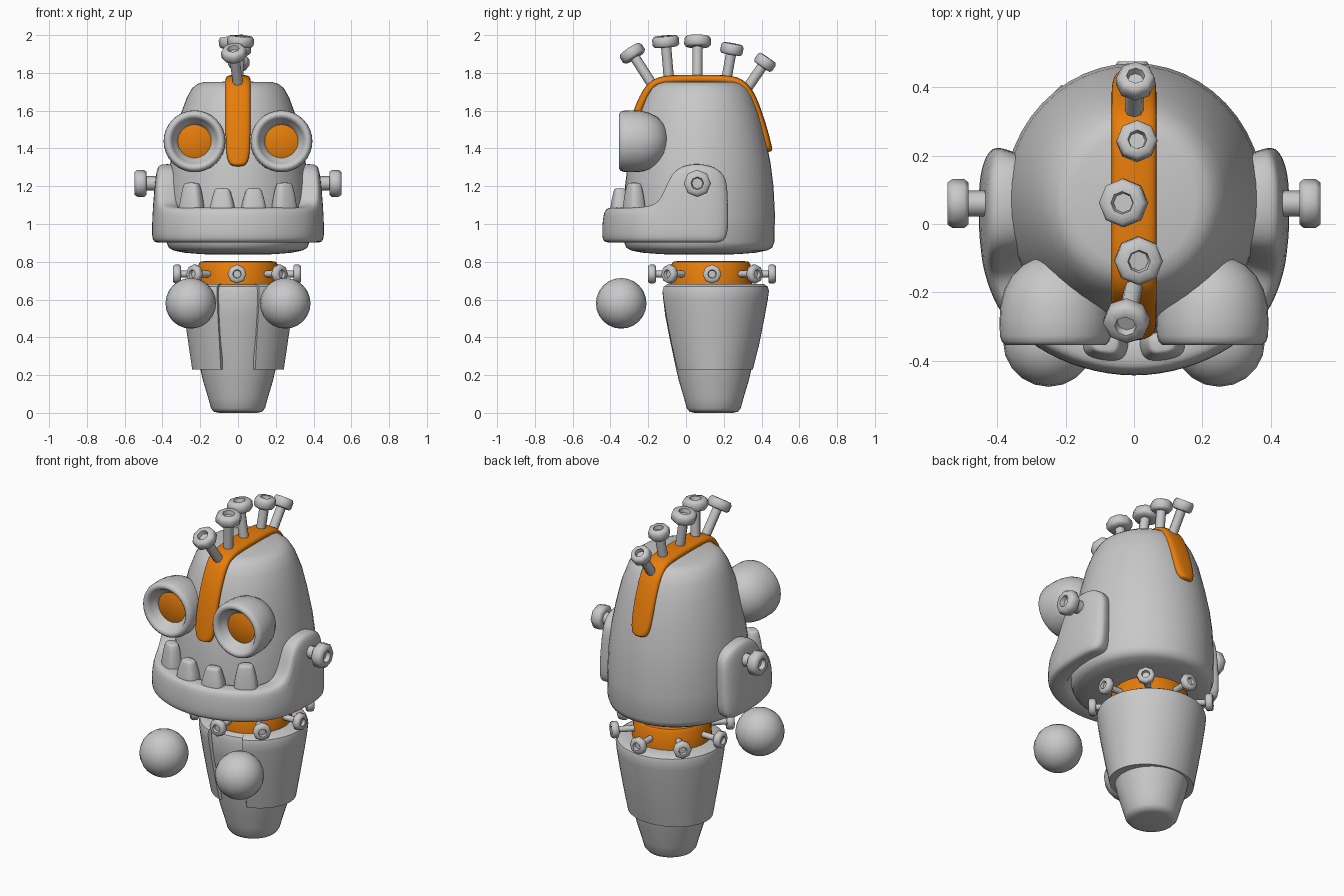
import bpy
import bmesh
from math import radians, sin, cos
from mathutils import Vector

if "Cube" in bpy.data.objects:
    bpy.data.objects.remove(bpy.data.objects["Cube"], do_unlink=True)


def material(name, rgb):
    m = bpy.data.materials.new(name)
    m.use_nodes = True
    m.diffuse_color = (*rgb, 1)
    m.node_tree.nodes["Principled BSDF"].inputs["Base Color"].default_value = (*rgb, 1)
    return m


GREY = material("metal grey", (0.58, 0.58, 0.58))
ORANGE = material("bright orange", (0.8, 0.205, 0.003))
Z = Vector((0, 0, 1))


def finish(name, bm, mat, angle=40, subsurf=0):
    bmesh.ops.remove_doubles(bm, verts=bm.verts, dist=0.0002)
    bmesh.ops.recalc_face_normals(bm, faces=bm.faces)
    me = bpy.data.meshes.new(name)
    bm.to_mesh(me)
    bm.free()
    me.materials.append(mat)
    ob = bpy.data.objects.new(name, me)
    bpy.context.collection.objects.link(ob)
    if subsurf:
        mod = ob.modifiers.new("smooth", "SUBSURF")
        mod.levels = mod.render_levels = subsurf
    bpy.ops.object.select_all(action="DESELECT")
    ob.select_set(True)
    bpy.context.view_layer.objects.active = ob
    bpy.ops.object.shade_smooth_by_angle(angle=radians(angle))


def loft(name, rings, mat, subsurf=2, angle=60):
    """Join closed rings of points with quads and cap both ends."""
    bm = bmesh.new()
    rows = [[bm.verts.new(p) for p in ring] for ring in rings]
    n = len(rows[0])
    for a, b in zip(rows, rows[1:]):
        for i in range(n):
            j = (i + 1) % n
            bm.faces.new((a[i], a[j], b[j], b[i]))
    bm.faces.new(rows[0])
    bm.faces.new(rows[-1])
    finish(name, bm, mat, angle, subsurf)


def lathe(name, profile, mat, origin, axis=Z, segs=40, sx=1, angle=40):
    """Spin (radius, height) points about an axis."""
    bm = bmesh.new()
    q = Z.rotation_difference(Vector(axis))
    rows = []
    for i in range(segs):
        t = radians(-90 + 360 * i / segs)
        rows.append([bm.verts.new(Vector(origin) + q @ Vector((r * cos(t) * sx, r * sin(t), h)))
                     for r, h in profile])
    for a, b in zip(rows, rows[1:] + rows[:1]):
        for k in range(len(profile) - 1):
            bm.faces.new((a[k], b[k], b[k + 1], a[k + 1]))
    bmesh.ops.dissolve_degenerate(bm, dist=0.0001, edges=bm.edges)
    finish(name, bm, mat, angle)


def rounded(p, u, v, u0, u1, v0, v1, c):
    """Rectangle with cut corners in the plane of u and v."""
    pts = [(u0 + c, v0), (u1 - c, v0), (u1, v0 + c), (u1, v1 - c),
           (u1 - c, v1), (u0 + c, v1), (u0, v1 - c), (u0, v0 + c)]
    return [p + u * a + v * b for a, b in pts]


def bolt(name, base, tip, head_r, head_h, shaft_r):
    base, tip = Vector(base), Vector(tip)
    d = tip - base
    n, R, h = d.length, head_r, head_h
    profile = [(0, 0), (shaft_r, 0), (shaft_r, n - h), (R * .85, n - h), (R, n - h * .8),
               (R, n - h * .25), (R * .85, n), (R * .47, n), (R * .4, n - h * .4), (0, n - h * .4)]
    lathe(name, profile, GREY, base, d, 8, angle=65)


# Head
lathe("head", [(0, .838), (.2, .84), (.3, .848), (.36, .86), (.387, .875), (.398, .905), (.401, 1.05),
               (.393, 1.2), (.378, 1.32), (.352, 1.45), (.32, 1.58), (.285, 1.67), (.255, 1.72),
               (.225, 1.742), (.19, 1.752), (0, 1.754)], GREY, (0, .07, 0), segs=48, sx=.95, angle=80)

# Jaw: a band round the front, rising to plates at the ears (x, y, top, outer depth)
half = [(.39, .228, 1.21, .015), (.4, .205, 1.27, .035), (.41, .14, 1.312, .048), (.41, .04, 1.322, .05),
        (.408, -.03, 1.305, .05), (.402, -.075, 1.27, .05), (.398, -.105, 1.2, .05),
        (.39, -.135, 1.13, .05), (.378, -.175, 1.1, .05), (.345, -.25, 1.088, .05),
        (.26, -.325, 1.088, .05), (.14, -.38, 1.088, .05)]
path = half + [(0, -.403, 1.088, .05)] + [(-x, *rest) for x, *rest in reversed(half)]
rings = []
for i, (x, y, top, depth) in enumerate(path):
    a, b = path[max(i - 1, 0)], path[min(i + 1, len(path) - 1)]
    out = Vector((a[1] - b[1], b[0] - a[0], 0)).normalized()
    if out.dot(Vector((x, y - .07, 0))) < 0:
        out = -out
    end = i in (0, len(path) - 1)
    lean = Z - out * .07
    rings.append(rounded(Vector((x, y, 0)) + out * .068, out, lean, -.07, depth,
                         .97 if end else .9, top, .022))
loft("jaw", rings, GREY)

# Teeth
for s, side in ((1, "left"), (-1, "right")):
    for label, x, y, top, turn in (("inner", .083, -.35, 1.19, 8), ("outer", .245, -.275, 1.22, 30)):
        u = Vector((cos(radians(turn)), s * sin(radians(turn)), 0))
        v = Vector((-u.y, u.x, 0))
        rings = [rounded(Vector((s * x, y, z)), u, v, -w, w, -w * .75, w * .75, w * .35)
                 for z, w in ((1.03, .07), (1.09, .068), (top - .05, .054),
                              (top - .012, .043), (top, .034))]
        loft(f"{side}_{label}_tooth", rings, GREY)

# Eyes, ear bolts and floating hands
for s, side in ((1, "left"), (-1, "right")):
    eye = (s * .23, -.092, 1.438)
    lathe(f"{side}_eye_pod", [(0, 0), (.05, .006), (.095, .027), (.128, .06), (.15, .1), (.161, .145),
                              (.164, .19), (.163, .235), (.157, .253), (.147, .262), (.135, .262),
                              (.124, .254), (.115, .237), (.108, .22), (.088, .205), (.088, .18)],
          GREY, eye, (0, -1, 0), 32, angle=60)
    lathe(f"{side}_eye_lens", [(0, .219), (.04, .216), (.07, .211), (.092, .204), (.092, .18)],
          ORANGE, eye, (0, -1, 0), 32)
    bolt(f"{side}_ear_bolt", (s * .4, .06, 1.215), (s * .547, .06, 1.215), .072, .062, .038)
    bm = bmesh.new()
    bmesh.ops.create_uvsphere(bm, u_segments=20, v_segments=12, radius=.134)
    bmesh.ops.translate(bm, verts=bm.verts, vec=(s * .25, -.343, .58))
    finish(f"{side}_hand", bm, GREY)

# Crest strip over the head (y, z)
line = [(-.322, 1.305), (-.318, 1.325), (-.312, 1.365), (-.297, 1.45), (-.27, 1.56), (-.235, 1.65),
        (-.195, 1.725), (-.145, 1.76), (-.05, 1.768), (.1, 1.768), (.23, 1.766), (.29, 1.75),
        (.335, 1.7), (.37, 1.62), (.4, 1.53), (.425, 1.44), (.434, 1.4), (.438, 1.38)]
widths = [.032, .052, .062]
rings = []
for i, (y, z) in enumerate(line):
    a, b = line[max(i - 1, 0)], line[min(i + 1, len(line) - 1)]
    out = Vector((0, a[1] - b[1], b[0] - a[0])).normalized()
    nearest_end = min(i, len(line) - 1 - i)
    w = widths[nearest_end] if nearest_end < len(widths) else .066
    rings.append(rounded(Vector((0, y, z)), Vector((1, 0, 0)), out, -w, w, -.025, .023, .016))
loft("crest_strip", rings, ORANGE)

# Crest bolts: base y, base z, tip x, tip y, tip z, head radius
for i, (by, bz, tx, ty, tz, r) in enumerate((
        (-.18, 1.74, -.025, -.3, 1.928, .068), (-.09, 1.76, .015, -.11, 1.995, .071),
        (.06, 1.76, -.035, .062, 1.995, .071), (.213, 1.76, .01, .248, 1.955, .06),
        (.325, 1.72, .005, .435, 1.88, .057))):
    bolt(f"crest_bolt_{i + 1}", (0, by, bz), (tx, ty, tz), r, .058, .027)

# Neck band with a ring of bolts
lathe("neck_band", [(0, .66), (.218, .66), (.217, .68), (.21, .785), (.2, .8), (.18, .803), (0, .803)],
      ORANGE, (0, .132, 0))
for i in range(8):
    t = radians(45 * i)
    d = Vector((cos(t), sin(t), 0))
    c = Vector((-.005, .138, .735))
    bolt(f"neck_bolt_{i + 1}", c + d * .18, c + d * .338, .05, .04, .018)

# Inner body
lathe("body", [(0, 0), (.1, 0), (.128, .006), (.143, .025), (.158, .08), (.185, .17), (.2, .235),
               (.235, .4), (.258, .52), (.272, .64), (.262, .668), (.24, .68), (0, .68)],
      GREY, (0, .147, 0))

# Open-fronted jacket round the body (x radius, y radius, height)
section = [(.243, .207, .23), (.262, .24, .36), (.283, .268, .5), (.296, .286, .6), (.3, .292, .645),
           (.294, .286, .668), (.272, .265, .682), (.2, .2, .682), (.2, .2, .6), (.18, .18, .23)]
gap, steps = 22, 44
rings = []
for i in range(steps + 1):
    t = radians(-90 + gap + (360 - 2 * gap) * i / steps)
    rings.append([Vector((rx * cos(t), .147 + ry * sin(t), h)) for rx, ry, h in section])
loft("jacket", rings, GREY, subsurf=0, angle=40)
